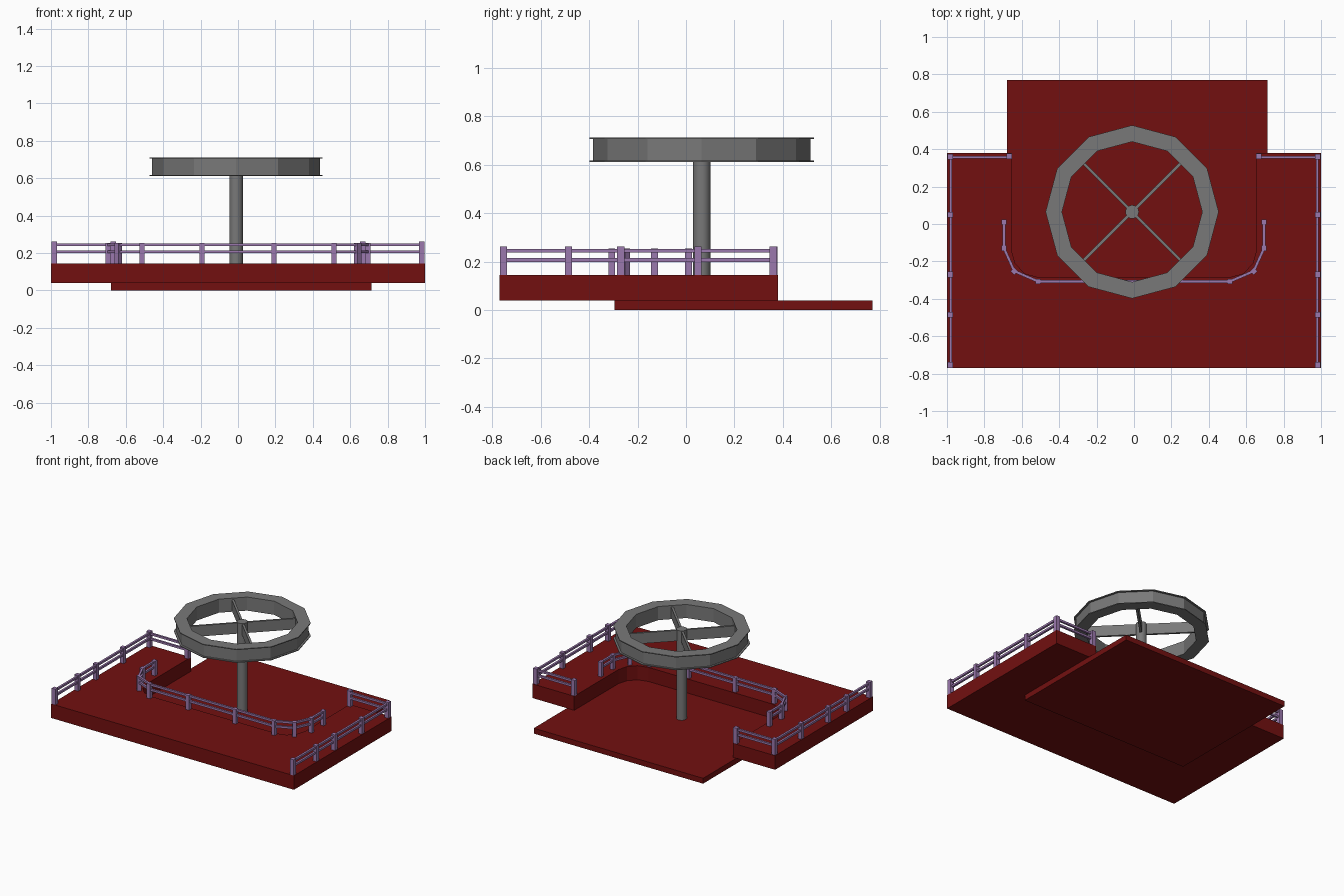
import bpy, bmesh, math
from mathutils import Vector, Matrix

if "Cube" in bpy.data.objects:
    bpy.data.objects.remove(bpy.data.objects["Cube"])


def material(name, col):
    m = bpy.data.materials.new(name)
    m.diffuse_color = (*col, 1)
    m.use_nodes = True
    m.node_tree.nodes["Principled BSDF"].inputs["Base Color"].default_value = m.diffuse_color
    return m


RED = material("deck_red", (0.17, 0.005, 0.005))
PURPLE = material("rail_purple", (0.33, 0.19, 0.42))
GREY = material("metal_grey", (0.19, 0.19, 0.19))


def finish(name, bm, mat):
    bmesh.ops.recalc_face_normals(bm, faces=bm.faces)
    me = bpy.data.meshes.new(name)
    bm.to_mesh(me)
    bm.free()
    me.materials.append(mat)
    ob = bpy.data.objects.new(name, me)
    bpy.context.collection.objects.link(ob)
    return ob


def box(bm, centre, size, angle=0.0):
    m = (Matrix.Translation(centre) @ Matrix.Rotation(angle, 4, 'Z')
         @ Matrix.Diagonal((*size, 1)))
    bmesh.ops.create_cube(bm, size=1, matrix=m)


def slab(name, outline, z0, z1, mat):
    bm = bmesh.new()
    face = bm.faces.new([bm.verts.new((x, y, z0)) for x, y in outline])
    ext = bmesh.ops.extrude_face_region(bm, geom=[face], use_keep_orig=True)
    verts = [g for g in ext["geom"] if isinstance(g, bmesh.types.BMVert)]
    bmesh.ops.translate(bm, verts=verts, vec=(0, 0, z1 - z0))
    return finish(name, bm, mat)


def railing(name, path, posts, post_w, post_top):
    bm = bmesh.new()
    # two horizontal rails along every segment
    for a, b in zip(path, path[1:]):
        a, b = Vector(a), Vector(b)
        d, mid = b - a, (a + b) / 2
        for z in (0.207, 0.245):
            box(bm, (mid.x, mid.y, z), (d.length, 0.015, 0.015), math.atan2(d.y, d.x))
    # posts as (x, y, turn)
    for x, y, turn in posts:
        box(bm, (x, y, (0.145 + post_top) / 2),
            (post_w, post_w, post_top - 0.145), math.radians(turn))
    return finish(name, bm, PURPLE)


# Lower platform
slab("lower_platform", [(-0.68, -0.295), (0.715, -0.295), (0.715, 0.77), (-0.68, 0.77)],
     0, 0.04, RED)

# Upper U-shaped deck with a chamfered recess
recess = [(0.655, 0.38), (0.655, -0.14), (0.635, -0.21), (0.585, -0.265), (0.51, -0.285)]
slab("upper_deck", [(-1, -0.77), (1, -0.77), (1, 0.38)] + recess
     + [(-x, y) for x, y in reversed(recess)] + [(-1, 0.38)], 0.04, 0.145, RED)

# Outer railings on both sides
for s, side in ((-1, "left"), (1, "right")):
    railing(f"{side}_outer_railing",
            [(s * 0.98, -0.757), (s * 0.98, 0.357), (s * 0.667, 0.357)],
            [(s * 0.982, y, 0) for y in (-0.754, -0.485, -0.27, 0.05, 0.36)]
            + [(s * 0.668, 0.362, 0)], 0.03, 0.262)

# Inner railing around the recess
half = [(0.695, 0.01, 0), (0.695, -0.13, 0), (0.64, -0.252, -45), (0.513, -0.307, 0)]
path = [(x, y) for x, y, t in half]
path += [(-x, y) for x, y in reversed(path)]
posts = half + [(-x, y, -t) for x, y, t in half] + [(0.193, -0.307, 0), (-0.193, -0.307, 0)]
railing("inner_railing", path, posts, 0.028, 0.254)

# Central pole
CX, CY = -0.01, 0.065
bm = bmesh.new()
bmesh.ops.create_cone(bm, cap_ends=True, segments=24, radius1=0.036, radius2=0.036,
                      depth=0.665, matrix=Matrix.Translation((CX, CY, 0.3725)))
pole = finish("pole", bm, GREY)
for p in pole.data.polygons:
    p.use_smooth = len(p.vertices) == 4

# Twelve-sided wheel rim with thin outer flanges
profile = [(0.375, 0.611), (0.463, 0.611), (0.463, 0.617), (0.449, 0.617),
           (0.449, 0.706), (0.463, 0.706), (0.463, 0.712), (0.375, 0.712)]
N = 12
bm = bmesh.new()
rings = [[bm.verts.new((CX + r * math.cos(math.tau * i / N),
                        CY + r * math.sin(math.tau * i / N), z)) for r, z in profile]
         for i in range(N)]
for i in range(N):
    a, b = rings[i], rings[(i + 1) % N]
    for j in range(len(profile)):
        k = (j + 1) % len(profile)
        bm.faces.new((a[j], b[j], b[k], a[k]))
finish("wheel_rim", bm, GREY)

# Crossed spokes
bm = bmesh.new()
for ang in (45, -45):
    box(bm, (CX, CY, 0.66), (0.745, 0.016, 0.08), math.radians(ang))
finish("wheel_spokes", bm, GREY)
